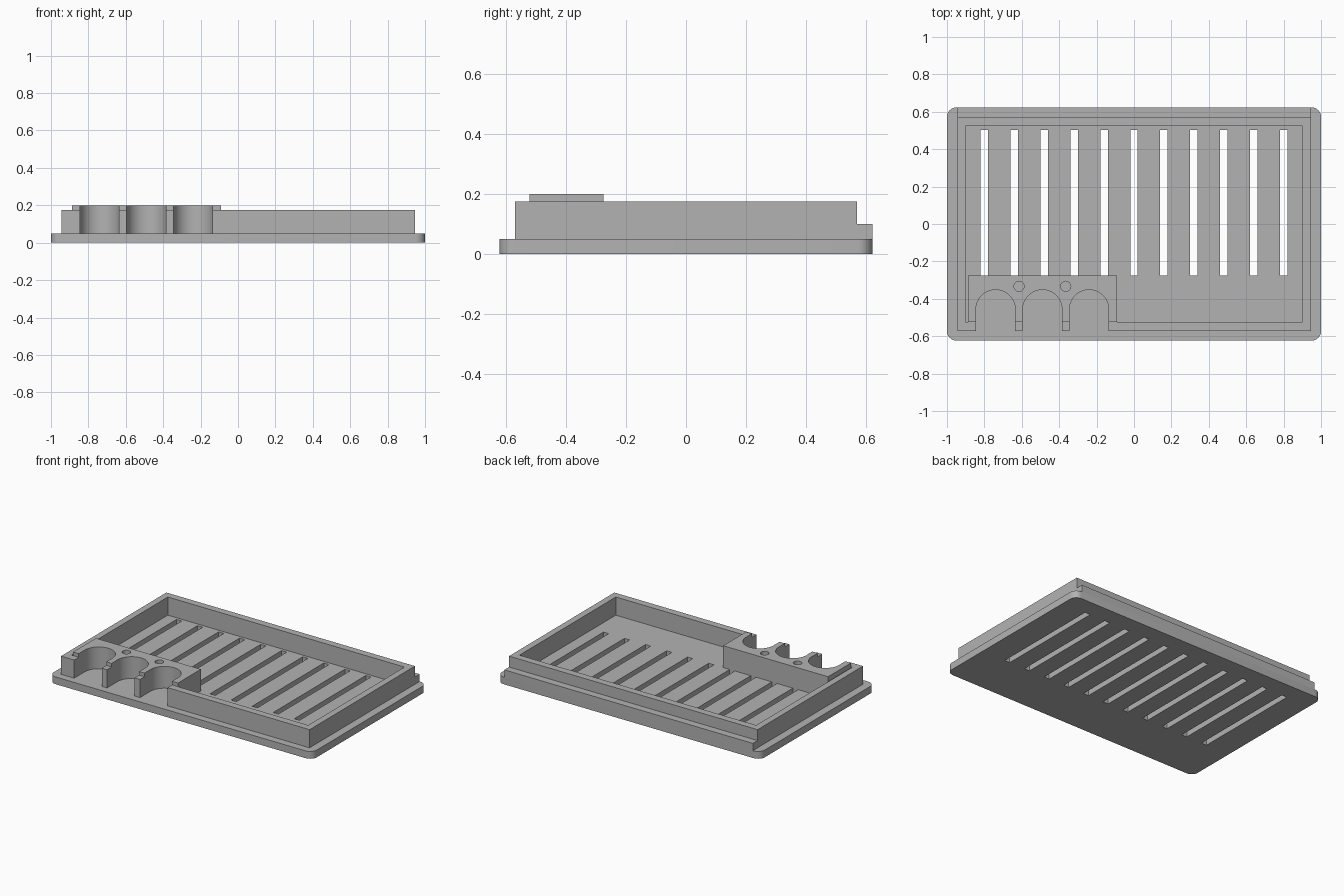
import bpy, bmesh, math

if "Cube" in bpy.data.objects:
    bpy.data.objects.remove(bpy.data.objects["Cube"])

gray = bpy.data.materials.new("light_gray")
gray.diffuse_color = (0.45, 0.45, 0.45, 1)
gray.use_nodes = True
gray.node_tree.nodes["Principled BSDF"].inputs["Base Color"].default_value = gray.diffuse_color


def prism(name, outline, z0, z1):
    """Extrude a counter-clockwise XY outline from z0 to z1."""
    bm = bmesh.new()
    face = bm.faces.new([bm.verts.new((x, y, z0)) for x, y in outline])
    top = bmesh.ops.extrude_face_region(bm, geom=[face])["geom"]
    bmesh.ops.translate(bm, vec=(0, 0, z1 - z0),
                        verts=[v for v in top if isinstance(v, bmesh.types.BMVert)])
    bmesh.ops.recalc_face_normals(bm, faces=bm.faces)
    mesh = bpy.data.meshes.new(name)
    bm.to_mesh(mesh)
    bm.free()
    obj = bpy.data.objects.new(name, mesh)
    bpy.context.collection.objects.link(obj)
    mesh.materials.append(gray)
    return obj


def rect(x0, x1, y0, y1):
    return [(x0, y0), (x1, y0), (x1, y1), (x0, y1)]


def arc(cx, cy, r, a0, a1, n):
    return [(cx + r * math.cos(math.radians(a0 + (a1 - a0) * i / n)),
             cy + r * math.sin(math.radians(a0 + (a1 - a0) * i / n))) for i in range(n + 1)]


def cut(obj, cutters):
    """Subtract the cutters and bake the result."""
    for c in cutters:
        mod = obj.modifiers.new("cut", 'BOOLEAN')
        mod.operation, mod.solver, mod.object = 'DIFFERENCE', 'EXACT', c
    deps = bpy.context.evaluated_depsgraph_get()
    obj.data = bpy.data.meshes.new_from_object(obj.evaluated_get(deps))
    obj.modifiers.clear()
    for c in cutters:
        bpy.data.objects.remove(c)


def smooth(obj):
    bpy.ops.object.select_all(action='DESELECT')
    obj.select_set(True)
    bpy.context.view_layer.objects.active = obj
    bpy.ops.object.shade_smooth_by_angle(angle=math.radians(30))


FLOOR, RIM, TOP = 0.05, 0.175, 0.2
POCKETS = (-0.74, -0.49, -0.24)


def pocket_cutters():
    """Round-backed pockets open towards the front."""
    return [prism("pocket_cutter",
                  [(x - 0.105, -0.7), (x + 0.105, -0.7)] + arc(x, -0.457, 0.105, 0, 180, 32),
                  FLOOR - 0.02, 0.3) for x in POCKETS]


# Base plate with rounded corners and vent slots
r = 0.05
outline = []
for cx, cy, a in ((1, 1, 0), (-1, 1, 90), (-1, -1, 180), (1, -1, 270)):
    outline += arc(cx * (1 - r), cy * (0.623 - r), r, a, a + 90, 8)
plate = prism("base_plate", outline, 0, FLOOR)
cut(plate, [prism("slot_cutter", rect(0.16 * i - 0.02, 0.16 * i + 0.02, -0.275, 0.503),
                  -0.1, 0.1) for i in range(-5, 6)])
smooth(plate)

# Raised rim around the tray, opened in front of the pockets
rim = prism("rim_wall", rect(-0.945, 0.945, -0.572, 0.572), FLOOR, RIM)
cut(rim, [prism("tray_cutter", rect(-0.9, 0.9, -0.523, 0.523), 0, 0.3)])
cut(rim, pocket_cutters())

# Low ledge along the back
prism("back_ledge", rect(-0.945, 0.945, 0.572, 0.623), FLOOR, 0.1)

# Holder block with three pockets and two small holes
holder = prism("holder_block", rect(-0.888, -0.09, -0.523, -0.275), FLOOR, TOP)
cut(holder, pocket_cutters() +
    [prism("hole_cutter", arc(x, -0.333, 0.027, 0, 345, 23), FLOOR - 0.02, 0.3)
     for x in (-0.615, -0.365)])
smooth(holder)
